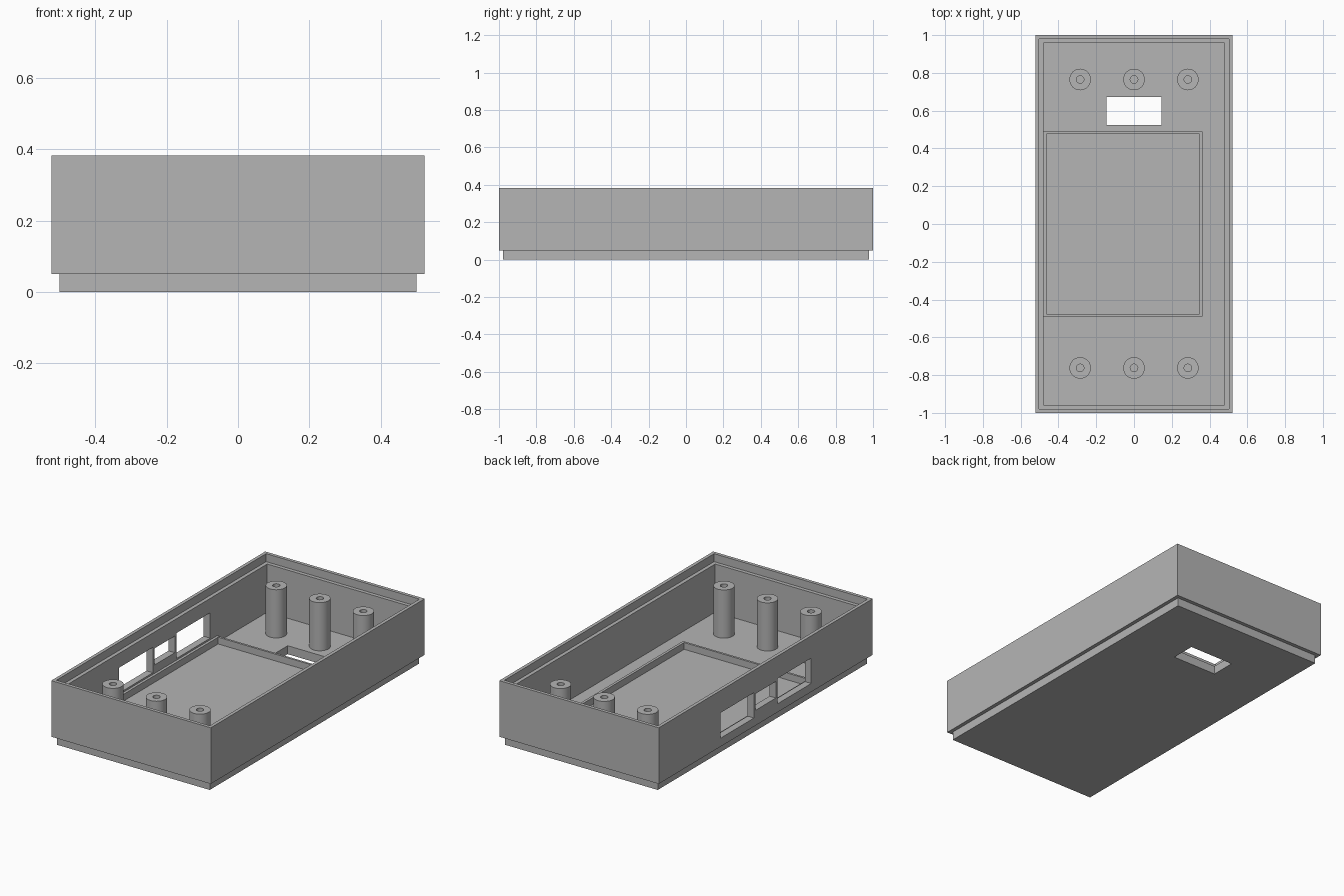
import bpy, bmesh, math

cube = bpy.data.objects.get("Cube")
if cube:
    bpy.data.objects.remove(cube, do_unlink=True)

grey = bpy.data.materials.new("plain grey")
grey.use_nodes = True
COLOUR = (0.46, 0.46, 0.46, 1)
grey.diffuse_color = COLOUR
for node in grey.node_tree.nodes:
    if node.type == 'BSDF_PRINCIPLED':
        node.inputs["Base Color"].default_value = COLOUR

WALL, FLOOR, LEDGE, TOP = 0.48, 0.05, 0.335, 0.382


def rect(x0, x1, y0, y1, z):
    return [(x0, y0, z), (x1, y0, z), (x1, y1, z), (x0, y1, z)]


def circle(cx, cy, r, z, n=32):
    return [(cx + r * math.cos(math.tau * i / n), cy + r * math.sin(math.tau * i / n), z)
            for i in range(n)]


def skin(name, loops, cap_start=True, cap_end=True):
    """Join successive loops of points with quads, optionally capping the ends."""
    bm = bmesh.new()
    rings = [[bm.verts.new(p) for p in loop] for loop in loops]
    n = len(rings[0])
    for a, b in zip(rings, rings[1:]):
        for i in range(n):
            j = (i + 1) % n
            bm.faces.new((a[i], a[j], b[j], b[i]))
    if cap_start:
        bm.faces.new(rings[0][::-1])
    if cap_end:
        bm.faces.new(rings[-1])
    mesh = bpy.data.meshes.new(name)
    bm.to_mesh(mesh)
    bm.free()
    mesh.materials.append(grey)
    obj = bpy.data.objects.new(name, mesh)
    bpy.context.collection.objects.link(obj)
    return obj


def activate(obj):
    bpy.ops.object.select_all(action='DESELECT')
    obj.select_set(True)
    bpy.context.view_layer.objects.active = obj


def cut(target, x0, x1, y0, y1, z0, z1):
    cutter = skin("cutter", [rect(x0, x1, y0, y1, z0), rect(x0, x1, y0, y1, z1)])
    cutter.hide_render = True
    mod = target.modifiers.new("opening", 'BOOLEAN')
    mod.operation = 'DIFFERENCE'
    mod.solver = 'EXACT'
    mod.object = cutter
    activate(target)
    bpy.ops.object.modifier_apply(modifier=mod.name)
    bpy.data.objects.remove(cutter, do_unlink=True)


# Tray: stepped foot, outer wall, ledge inside the top edge, floor
profile = [(0.50, 0.978, 0), (0.50, 0.978, FLOOR), (0.522, 1, FLOOR), (0.522, 1, TOP),
           (0.502, 0.98, TOP), (0.502, 0.98, LEDGE), (WALL, 0.958, LEDGE), (WALL, 0.958, FLOOR)]
tray = skin("tray", [rect(-x, x, -y, y, z) for x, y, z in profile])

# Three openings in the side wall and one in the floor
for y0, y1, z0, z1 in [(-0.425, -0.11, 0.10, 0.25), (-0.095, 0.095, 0.14, 0.238),
                       (0.11, 0.425, 0.10, 0.25)]:
    cut(tray, -0.6, -0.4, y0, y1, z0, z1)
cut(tray, -0.146, 0.146, 0.525, 0.673, -0.1, 0.15)

# Low rib that frames the middle of the floor
RIB = 0.09
outer, inner = (-WALL, 0.362, -0.49, 0.49), (-0.464, 0.346, -0.477, 0.477)
skin("floor_rib", [rect(*outer, FLOOR), rect(*outer, RIB), rect(*inner, RIB),
                   rect(*inner, FLOOR)], False, False)

# Hollow screw posts, three at each end
for end, y in (("back", 0.765), ("front", -0.762)):
    for side, x in (("right", -0.285), ("middle", 0), ("left", 0.285)):
        post = skin(f"{end}_{side}_post",
                    [circle(x, y, 0.057, FLOOR), circle(x, y, 0.057, LEDGE),
                     circle(x, y, 0.02, LEDGE), circle(x, y, 0.02, FLOOR + 0.002)],
                    False, True)
        activate(post)
        bpy.ops.object.shade_smooth_by_angle(angle=math.radians(35))
